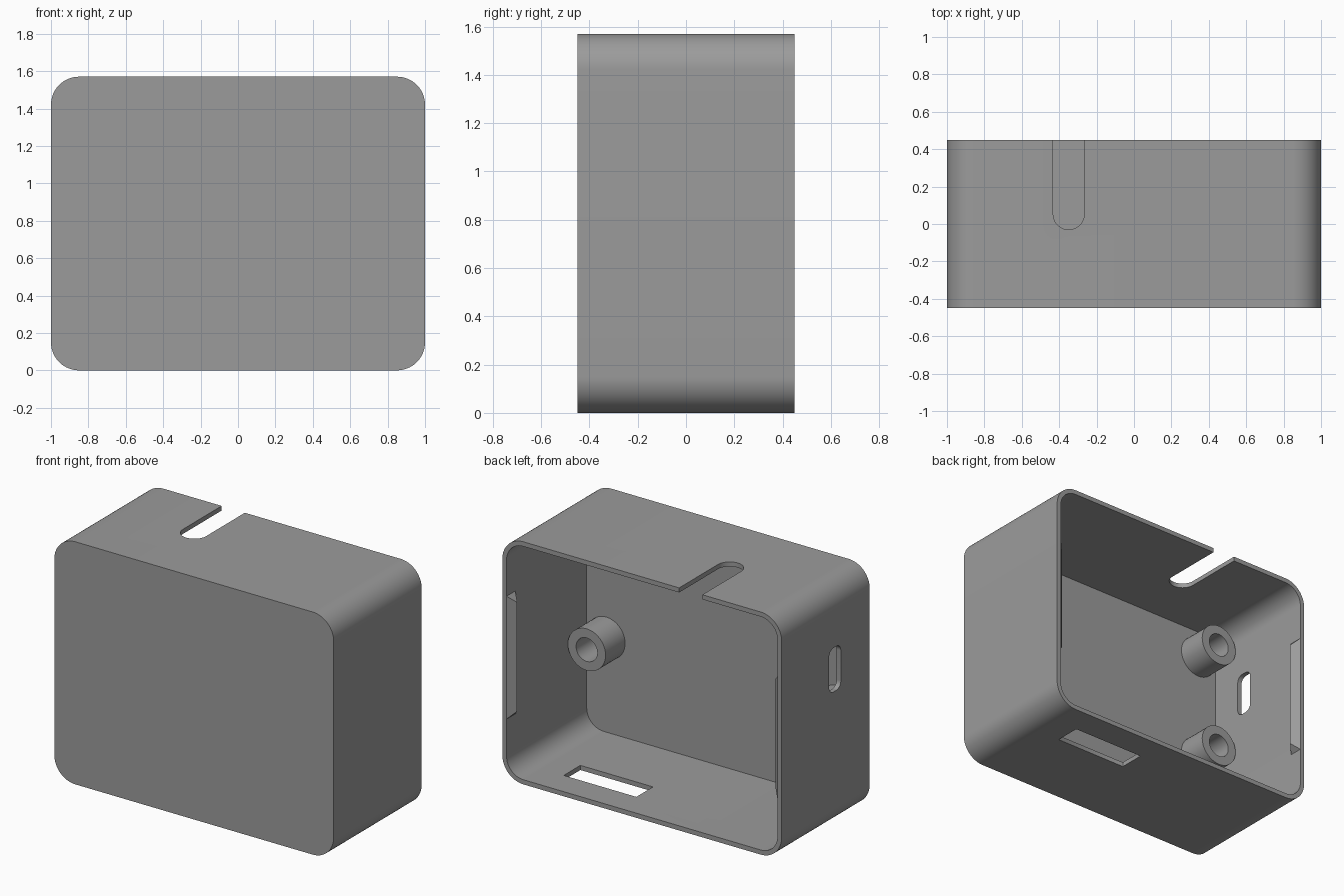
import bpy, bmesh, math
from mathutils import Vector, Matrix

if "Cube" in bpy.data.objects:
    bpy.data.objects.remove(bpy.data.objects["Cube"])

W, D, H = 1.0, 0.45, 1.57      # half width, half depth, height
T = 0.03                       # side wall thickness
FRONT = -0.37                  # inner face of the front panel

grey = bpy.data.materials.new("grey plastic")
grey.diffuse_color = (0.33, 0.33, 0.33, 1)
grey.use_nodes = True
grey.node_tree.nodes["Principled BSDF"].inputs["Base Color"].default_value = grey.diffuse_color


def make(name, bm):
    bmesh.ops.recalc_face_normals(bm, faces=bm.faces)
    me = bpy.data.meshes.new(name)
    bm.to_mesh(me)
    bm.free()
    me.materials.append(grey)
    ob = bpy.data.objects.new(name, me)
    bpy.context.collection.objects.link(ob)
    return ob


def smooth(ob):
    bpy.ops.object.select_all(action='DESELECT')
    ob.select_set(True)
    bpy.context.view_layer.objects.active = ob
    bpy.ops.object.shade_smooth_by_angle(angle=math.radians(30))


def rounded_prism(name, u, v, r, axis, lo, hi, n=12):
    """Rounded rectangle u x v extruded along an axis from lo to hi."""
    place = {'x': lambda a, b, c: (c, a, b),
             'y': lambda a, b, c: (a, c, b),
             'z': lambda a, b, c: (a, b, c)}[axis]
    corners = [(u[1] - r, v[1] - r), (u[0] + r, v[1] - r),
               (u[0] + r, v[0] + r), (u[1] - r, v[0] + r)]
    bm = bmesh.new()
    verts = []
    for q, (cu, cv) in enumerate(corners):
        for i in range(n + 1):
            t = (q + i / n) * math.pi / 2
            verts.append(bm.verts.new(place(cu + r * math.cos(t), cv + r * math.sin(t), lo)))
    face = bm.faces.new(verts)
    new = bmesh.ops.extrude_face_region(bm, geom=[face])['geom']
    bmesh.ops.translate(bm, verts=[g for g in new if isinstance(g, bmesh.types.BMVert)],
                        vec=place(0, 0, hi - lo))
    return make(name, bm)


# Case shell, open at the back
case = rounded_prism("case", (-W, W), (0, H), 0.15, 'y', -D, D, 16)
cutters = [
    rounded_prism("cavity", (-W + T, W - T), (T, H - T), 0.12, 'y', FRONT, D + 0.2, 16),
    rounded_prism("cable_slot", (-0.432, -0.266), (-0.03, 0.7), 0.083, 'z', H - 0.1, H + 0.1),
    rounded_prism("side_port", (-0.155, -0.035), (0.89, 1.175), 0.045, 'x', -1.1, -0.9),
    rounded_prism("bottom_window", (0.17, 0.69), (0.095, 0.265), 0.004, 'z', -0.1, 0.1, 2),
]
for c in cutters:
    c.hide_render = True
    mod = case.modifiers.new(c.name, 'BOOLEAN')
    mod.operation, mod.solver, mod.object = 'DIFFERENCE', 'EXACT', c
    bpy.context.view_layer.objects.active = case
    bpy.ops.object.modifier_apply(modifier=mod.name)
    bpy.data.objects.remove(c)
smooth(case)

# Hollow mounting posts on the front panel
for x in (-0.83, 0.83):
    for z in (0.64, 1.36):
        bm = bmesh.new()
        prof = [bm.verts.new((r, y, 0)) for r, y in
                ((0.135, FRONT), (0.135, -0.17), (0.076, -0.17), (0.076, FRONT))]
        edges = [bm.edges.new(p) for p in zip(prof, prof[1:])]
        bmesh.ops.spin(bm, geom=prof + edges, cent=(0, 0, 0), axis=(0, 1, 0),
                       angle=math.tau, steps=40)
        bmesh.ops.remove_doubles(bm, verts=bm.verts, dist=1e-4)
        bmesh.ops.translate(bm, verts=bm.verts, vec=(x, 0, z))
        smooth(make("mounting_post", bm))

# Snap ridges inside both side walls, bevelled at 45 degrees
d = 0.045
for s in (-1, 1):
    bm = bmesh.new()
    for z, k in ((0.39, 1), (1.185, -1)):
        for x, y, dz in ((W - T, D, 0), (W - T, D - 2 * d, 0), (W - T - d, D - d, d)):
            bm.verts.new((s * x, y, z + k * dz))
    bmesh.ops.convex_hull(bm, input=bm.verts)
    bmesh.ops.dissolve_limit(bm, angle_limit=0.01, verts=bm.verts, edges=bm.edges)
    make("snap_ridge", bm)
